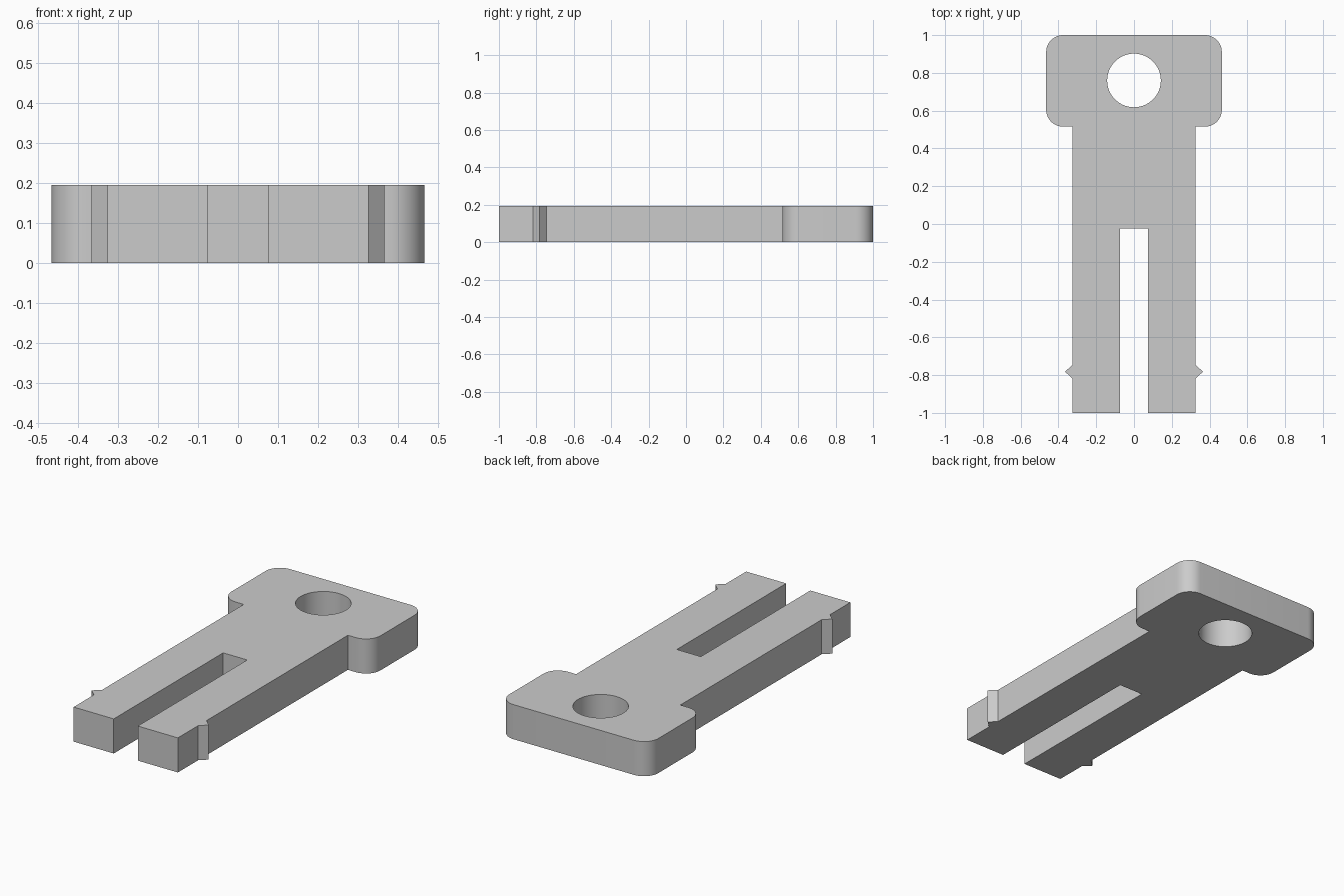
import bpy, bmesh, math

cube = bpy.data.objects.get("Cube")
if cube:
    bpy.data.objects.remove(cube)

THICK = 0.195
HEAD_X, HEAD_Y0, HEAD_Y1, CORNER = 0.465, 0.515, 1.0, 0.09
SHAFT_X, SLOT_X, SLOT_Y = 0.325, 0.075, -0.025
BARB_X, BARB_Y, BARB_H = 0.365, -0.782, 0.037
HOLE_Y, HOLE_R = 0.76, 0.142

grey = bpy.data.materials.new("light_grey")
grey.use_nodes = True
grey.diffuse_color = (0.6, 0.6, 0.6, 1)
grey.node_tree.nodes["Principled BSDF"].inputs["Base Color"].default_value = grey.diffuse_color


def arc(cx, cy, start, steps=12):
    """Quarter-round corner, counter-clockwise from the start angle."""
    angles = [math.radians(start + 90 * i / steps) for i in range(steps + 1)]
    return [(cx + CORNER * math.cos(a), cy + CORNER * math.sin(a)) for a in angles]


# Left half of the outline: slot, prong, barb, shaft, rounded head
half = [(SLOT_X, SLOT_Y), (SLOT_X, -1), (SHAFT_X, -1),
        (SHAFT_X, BARB_Y - BARB_H), (BARB_X, BARB_Y), (SHAFT_X, BARB_Y + BARB_H),
        (SHAFT_X, HEAD_Y0)]
half += arc(HEAD_X - CORNER, HEAD_Y0 + CORNER, -90)
half += arc(HEAD_X - CORNER, HEAD_Y1 - CORNER, 0)
outline = half + [(-x, y) for x, y in reversed(half)]

# Extruded plate
bm = bmesh.new()
face = bm.faces.new([bm.verts.new((x, y, 0)) for x, y in outline])
top = bmesh.ops.extrude_face_region(bm, geom=[face])["geom"]
bmesh.ops.translate(bm, vec=(0, 0, THICK),
                    verts=[v for v in top if isinstance(v, bmesh.types.BMVert)])
bmesh.ops.recalc_face_normals(bm, faces=bm.faces)
mesh = bpy.data.meshes.new("split_prong_clip")
bm.to_mesh(mesh)
bm.free()
mesh.materials.append(grey)
clip = bpy.data.objects.new("split_prong_clip", mesh)
bpy.context.collection.objects.link(clip)

# Round hole through the head
bpy.ops.mesh.primitive_cylinder_add(vertices=64, radius=HOLE_R, depth=1,
                                    location=(0, HOLE_Y, THICK / 2))
cutter = bpy.context.object
cutter.name = "hole_cutter"
cutter.data.materials.append(grey)
cut = clip.modifiers.new("hole", 'BOOLEAN')
cut.operation, cut.solver, cut.object = 'DIFFERENCE', 'EXACT', cutter

bpy.ops.object.select_all(action='DESELECT')
clip.select_set(True)
bpy.context.view_layer.objects.active = clip
bpy.ops.object.modifier_apply(modifier="hole")
bpy.data.objects.remove(cutter)
bpy.ops.object.shade_smooth_by_angle(angle=math.radians(30))
